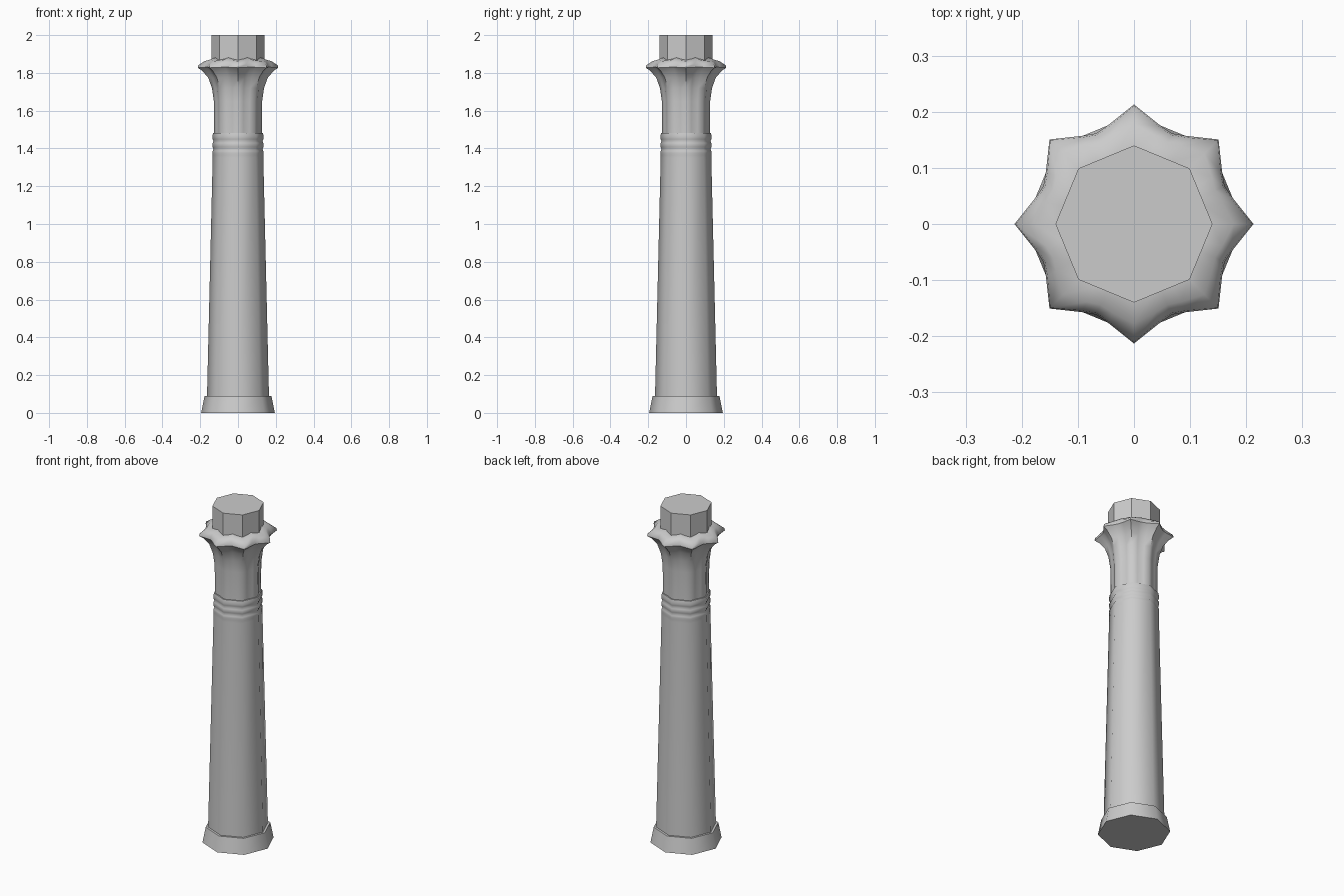
import bpy, bmesh
from math import pi, cos, sin, radians

if "Cube" in bpy.data.objects:
    bpy.data.objects.remove(bpy.data.objects["Cube"])


def loft(name, rings, smooth=50):
    """Skin a stack of closed rings (lists of xyz points) and cap both ends."""
    bm = bmesh.new()
    loops = [[bm.verts.new(p) for p in ring] for ring in rings]
    n = len(loops[0])
    for a, b in zip(loops, loops[1:]):
        for i in range(n):
            j = (i + 1) % n
            bm.faces.new((a[i], a[j], b[j], b[i]))
    bm.faces.new(loops[0][::-1])
    bm.faces.new(loops[-1])
    bmesh.ops.recalc_face_normals(bm, faces=bm.faces[:])
    mesh = bpy.data.meshes.new(name)
    bm.to_mesh(mesh)
    bm.free()
    obj = bpy.data.objects.new(name, mesh)
    bpy.context.collection.objects.link(obj)
    bpy.ops.object.select_all(action='DESELECT')
    obj.select_set(True)
    bpy.context.view_layer.objects.active = obj
    bpy.ops.object.shade_smooth_by_angle(angle=radians(smooth))
    return obj


def octagon(r, z):
    return [(r * cos(k * pi / 4), r * sin(k * pi / 4), z) for k in range(8)]


def petal_ring(tip, mid, valley, z_tip, z_valley):
    """Eight petals: tip on each octagon corner, valley between them."""
    z_mid = (z_tip + z_valley) / 2
    pts = []
    for k in range(8):
        for deg, r, z in ((0, tip, z_tip), (14, mid, z_mid),
                          (22.5, valley, z_valley), (31, mid, z_mid)):
            a = k * pi / 4 + radians(deg)
            pts.append((r * cos(a), r * sin(a), z))
    return pts


# Flared foot
loft("base", [octagon(0.195, 0), octagon(0.177, 0.09)])

# Tapered shaft with three rounded bands at the neck
shaft = [(0.164, 0.09), (0.134, 1.35)]
for i in range(3):
    z = 1.355 + i * 0.042
    shaft += [(0.134, z + 0.01), (0.135, z + 0.021),
              (0.134, z + 0.032), (0.130, z + 0.041)]
shaft[-1] = (0.132, 1.482)
loft("shaft", [octagon(r, z) for r, z in shaft])

# Petalled capital: fluted bell opening into an eight-pointed rim
loft("capital", [petal_ring(*p) for p in (
    (0.126, 0.118, 0.114, 1.48, 1.48),
    (0.128, 0.120, 0.115, 1.65, 1.65),
    (0.138, 0.127, 0.121, 1.72, 1.72),
    (0.158, 0.143, 0.137, 1.775, 1.775),
    (0.190, 0.167, 0.160, 1.812, 1.815),
    (0.213, 0.183, 0.175, 1.827, 1.832),
    (0.211, 0.180, 0.172, 1.840, 1.852),
    (0.178, 0.162, 0.156, 1.862, 1.872),
    (0.138, 0.130, 0.127, 1.868, 1.882))])

# Plain block above the capital
loft("top_block", [octagon(0.14, 1.84), octagon(0.14, 2.0)], 40)
